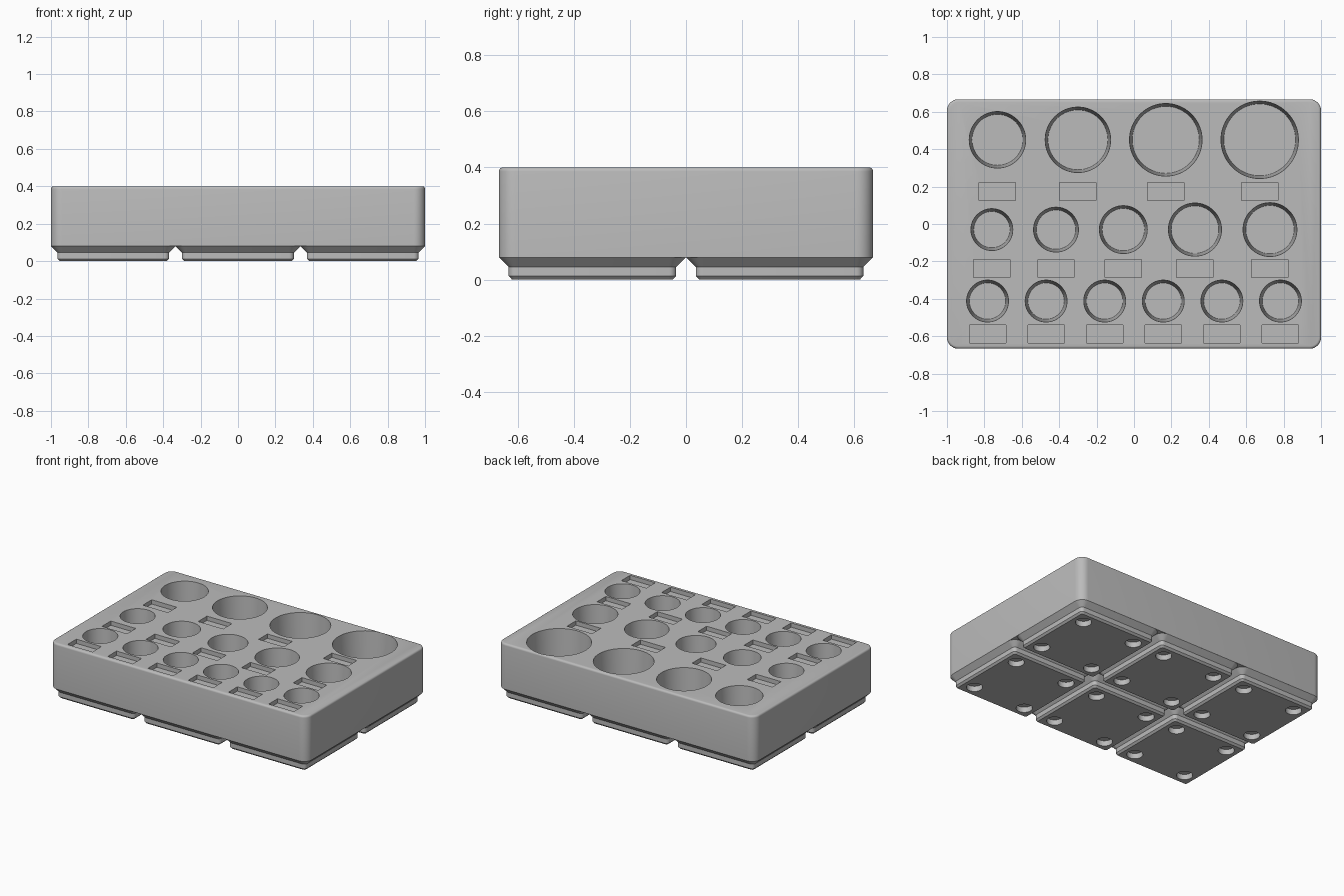
import bpy, bmesh
from math import cos, sin, pi

cube = bpy.data.objects.get("Cube")
if cube:
    bpy.data.objects.remove(cube)

grey = bpy.data.materials.new("plain grey")
grey.use_nodes = True
colour = (0.5, 0.5, 0.5, 1)
grey.diffuse_color = colour
grey.node_tree.nodes["Principled BSDF"].inputs["Base Color"].default_value = colour


def rounded(hx, hy, r, z, n=8):
    """Outline of a rounded rectangle at height z."""
    pts = []
    for q, (sx, sy) in enumerate([(1, 1), (-1, 1), (-1, -1), (1, -1)]):
        for i in range(n + 1):
            a = (q + i / n) * pi / 2
            pts.append((sx * (hx - r) + r * cos(a), sy * (hy - r) + r * sin(a), z))
    return pts


def circle(r, z, n=64):
    return [(r * cos(2 * pi * i / n), r * sin(2 * pi * i / n), z) for i in range(n)]


def box(hx, hy, z):
    return [(hx, hy, z), (-hx, hy, z), (-hx, -hy, z), (hx, -hy, z)]


def loft(bm, rings, x=0, y=0):
    """Closed solid through a stack of matching outlines, bottom to top."""
    loops = [[bm.verts.new((p[0] + x, p[1] + y, p[2])) for p in ring] for ring in rings]
    for low, high in zip(loops, loops[1:]):
        for i in range(len(low)):
            j = (i + 1) % len(low)
            bm.faces.new((low[i], low[j], high[j], high[i]))
    bm.faces.new(loops[0][::-1])
    bm.faces.new(loops[-1])


def make(name, bm):
    mesh = bpy.data.meshes.new(name)
    bm.to_mesh(mesh)
    bm.free()
    mesh.materials.append(grey)
    obj = bpy.data.objects.new(name, mesh)
    bpy.context.collection.objects.link(obj)
    return obj


def select(obj):
    bpy.ops.object.select_all(action='DESELECT')
    obj.select_set(True)
    bpy.context.view_layer.objects.active = obj


def carve(obj, bm):
    """Cut the solids in bm out of obj, then shade it."""
    cutter = make("cutter", bm)
    cutter.hide_render = True
    mod = obj.modifiers.new("pockets", 'BOOLEAN')
    mod.object, mod.solver = cutter, 'EXACT'
    select(obj)
    bpy.ops.object.modifier_apply(modifier=mod.name)
    bpy.data.objects.remove(cutter)
    bpy.ops.object.shade_smooth_by_angle(angle=pi / 6)


# Tray body with a softly rounded top edge
W, D, H, BASE, CORNER = 1.0, 0.6667, 0.4, 0.08, 0.06
EDGE = 0.014
rings = [rounded(W, D, CORNER, BASE)]
for i in range(5):
    a = i / 4 * pi / 2
    inset = EDGE * (1 - cos(a))
    rings.append(rounded(W - inset, D - inset, CORNER - inset, H - EDGE + EDGE * sin(a)))
bm = bmesh.new()
loft(bm, rings)
tray = make("tray_body", bm)

# Tapered round sockets in three rows, each with a shallow label recess
DEPTH, TAPER, LABEL_DEPTH, OVER = 0.287, 0.015, 0.03, 0.02
rows = [
    (0.45, 0.174, [(-0.73, 0.151), (-0.30, 0.175), (0.17, 0.194), (0.672, 0.207)]),
    (-0.03, -0.238, [(-0.76, 0.112), (-0.417, 0.12), (-0.057, 0.128), (0.326, 0.142), (0.727, 0.144)]),
    (-0.412, -0.588, [(-0.783 + 0.3132 * i, 0.112) for i in range(6)]),
]
bm = bmesh.new()
for socket_y, label_y, sockets in rows:
    for x, r in sockets:
        loft(bm, [circle(r - TAPER, H - DEPTH), circle(r, H), circle(r, H + OVER)], x, socket_y)
        loft(bm, [box(0.0975, 0.049, H - LABEL_DEPTH), box(0.0975, 0.049, H + OVER)], x, label_y)
carve(tray, bm)

# Stepped feet, each with four magnet holes underneath
PITCH, MAGNET, MAGNET_R, MAGNET_DEPTH = 0.6667, 0.207, 0.052, 0.038
steps = [(0.286, 0.013, 0), (0.2985, 0.0255, 0.0127), (0.2985, 0.0255, 0.045), (0.3333, CORNER, BASE)]
for i in range(3):
    for j in range(2):
        x, y = (i - 1) * PITCH, (j - 0.5) * PITCH
        bm = bmesh.new()
        loft(bm, [rounded(h, h, r, z) for h, r, z in steps], x, y)
        foot = make(f"foot_{i + 1}_{j + 1}", bm)
        bm = bmesh.new()
        for sx in (-1, 1):
            for sy in (-1, 1):
                loft(bm, [circle(MAGNET_R, -OVER, 32), circle(MAGNET_R, MAGNET_DEPTH, 32)],
                     x + sx * MAGNET, y + sy * MAGNET)
        carve(foot, bm)
